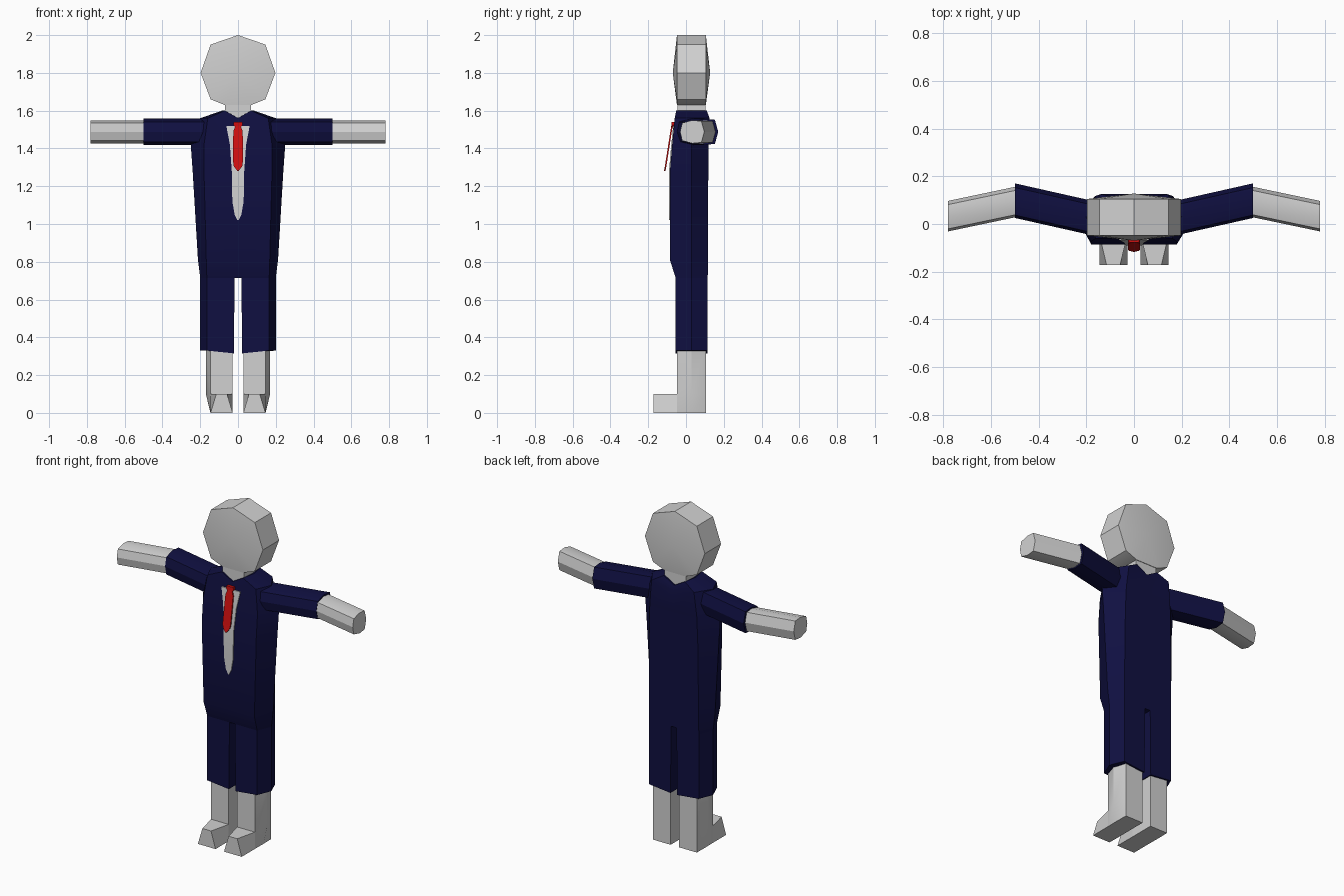
import bpy, bmesh, math

cube = bpy.data.objects.get("Cube")
if cube:
    bpy.data.objects.remove(cube, do_unlink=True)


def material(name, rgb):
    m = bpy.data.materials.new(name)
    m.use_nodes = True
    m.diffuse_color = (*rgb, 1)
    m.node_tree.nodes["Principled BSDF"].inputs["Base Color"].default_value = (*rgb, 1)
    return m


GREY = material("pale_grey", (0.64, 0.64, 0.64))
NAVY = material("navy_cloth", (0.005, 0.005, 0.053))
RED = material("red_silk", (0.64, 0.005, 0.005))


def loft(name, rings, mat, tips=(None, None), mirror=False):
    """Skin a list of equal-length rings; the ends are flat caps or fans to a tip."""
    bm = bmesh.new()
    loops = [[bm.verts.new(p) for p in ring] for ring in rings]
    n = len(loops[0])
    for a, b in zip(loops, loops[1:]):
        for i in range(n):
            j = (i + 1) % n
            bm.faces.new((a[i], a[j], b[j], b[i]))
    for loop, tip in zip((loops[0], loops[-1]), tips):
        if tip is None:
            bm.faces.new(loop)
        else:
            t = bm.verts.new(tip)
            for i in range(n):
                bm.faces.new((loop[i], loop[(i + 1) % n], t))
    bmesh.ops.recalc_face_normals(bm, faces=bm.faces)
    me = bpy.data.meshes.new(name)
    bm.to_mesh(me)
    bm.free()
    me.materials.append(mat)
    ob = bpy.data.objects.new(name, me)
    bpy.context.collection.objects.link(ob)
    if mirror:
        ob.modifiers.new("Mirror", 'MIRROR')
    bpy.ops.object.select_all(action='DESELECT')
    ob.select_set(True)
    bpy.context.view_layer.objects.active = ob
    bpy.ops.object.shade_smooth_by_angle(angle=math.radians(22))
    return ob


def box_ring(w, y0, y1, z):
    return [(-w, y0, z), (w, y0, z), (w, y1, z), (-w, y1, z)]


# Head: flat faceted disc with gently domed front and back
half = [(0.145, 1.95), (0.198, 1.8), (0.145, 1.66), (0.07, 1.63)]
outline = [(0, 2.0)] + half + [(-x, z) for x, z in reversed(half)]
loft("head", [[(x, y, z) for x, z in outline] for y in (-0.048, 0.105)], GREY,
     tips=((0, -0.07, 1.8), (0, 0.128, 1.8)))
loft("neck", [box_ring(0.07, -0.045, 0.102, z) for z in (1.54, 1.635)], GREY)


# Jacket: eight-point sections (height, centre height, front, side, back)
def torso_ring(z, zc, fx, fy, sx, bx, by):
    return [(0, fy, zc), (fx, fy, z), (sx, 0.03, z), (bx, by, z),
            (0, by, zc), (-bx, by, z), (-sx, 0.03, z), (-fx, fy, z)]


loft("jacket", [
    torso_ring(0.715, 0.715, 0.165, -0.055, 0.2, 0.165, 0.115),
    torso_ring(0.81, 0.81, 0.168, -0.085, 0.212, 0.165, 0.116),
    torso_ring(1.28, 1.28, 0.18, -0.085, 0.24, 0.16, 0.118),
    torso_ring(1.42, 1.42, 0.18, -0.073, 0.25, 0.155, 0.12),
    torso_ring(1.56, 1.53, 0.16, -0.06, 0.2, 0.14, 0.125),
    torso_ring(1.6, 1.56, 0.07, -0.052, 0.085, 0.07, 0.11),
], NAVY, tips=(None, (0, 0.03, 1.57)))

# Shirt front: thin plate following the jacket
loft("shirt_front", [box_ring(w, y - 0.005, y + 0.002, z) for w, y, z in (
    (0.062, -0.063, 1.52), (0.043, -0.073, 1.42), (0.033, -0.085, 1.28),
    (0.03, -0.085, 1.12), (0.018, -0.085, 1.05), (0.003, -0.085, 1.02))], GREY)

# Tie hangs away from the chest
loft("tie", [box_ring(w, y - 0.004, y + 0.004, z) for w, y, z in (
    (0.014, -0.074, 1.52), (0.025, -0.079, 1.49), (0.026, -0.104, 1.33),
    (0.022, -0.108, 1.305), (0.003, -0.113, 1.28))], RED)
loft("tie_knot", [box_ring(w, -0.078, -0.062, z)
                  for w, z in ((0.014, 1.512), (0.025, 1.525), (0.022, 1.54))], RED)

# Arms: octagonal sections swept back to the cuff, then forward
SECTION = [(-0.066, 0), (-0.055, 0.048), (0, 0.063), (0.05, 0.058),
           (0.066, 0), (0.05, -0.058), (0, -0.063), (-0.055, -0.048)]


def arm_ring(x, y, s):
    return [(x, y + s * a, 1.488 + s * b) for a, b in SECTION]


loft("sleeves", [arm_ring(0.14, 0.017, 1.1), arm_ring(0.5, 0.098, 1.1)], NAVY, mirror=True)
loft("hands", [arm_ring(0.49, 0.094, 0.97), arm_ring(0.78, 0.033, 0.97)], GREY, mirror=True)


# Legs: flat inner side, pointed outer side
def leg_ring(z_in, z_out, x0, x1, x2, y0, y1):
    return [(x0, y0, z_in), (x1, y0, z_out), (x2, 0.03, z_out), (x1, y1, z_out), (x0, y1, z_in)]


loft("trouser_legs", [leg_ring(0.315, 0.33, 0.022, 0.165, 0.2, -0.055, 0.115),
                      leg_ring(0.716, 0.716, 0.018, 0.165, 0.2, -0.055, 0.115)],
     NAVY, mirror=True)
loft("lower_legs", [leg_ring(0, 0, 0.028, 0.145, 0.146, -0.048, 0.105),
                    leg_ring(0.1, 0.1, 0.028, 0.145, 0.17, -0.048, 0.105),
                    leg_ring(0.36, 0.36, 0.028, 0.145, 0.17, -0.048, 0.105)],
     GREY, mirror=True)


# Feet: wedge with a narrow top edge at the toe
def foot_ring(y, t0, t1):
    return [(0.028, y, 0), (0.145, y, 0), (t1, y, 0.1), (t0, y, 0.1)]


loft("feet", [foot_ring(-0.172, 0.058, 0.115), foot_ring(-0.046, 0.028, 0.145)],
     GREY, mirror=True)
